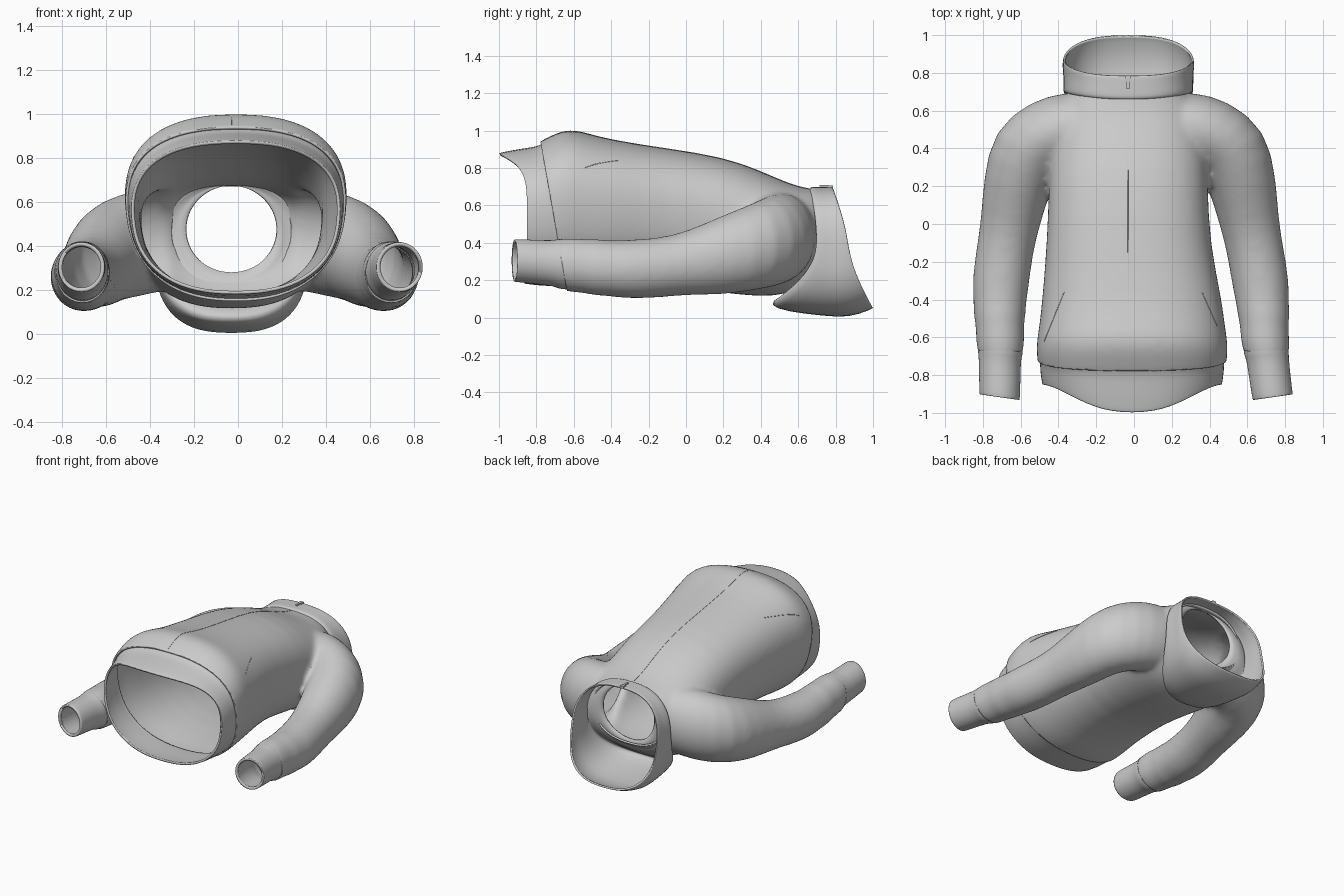
import bpy, bmesh
from math import sin, cos, pi, copysign
from mathutils import Vector
from mathutils.bvhtree import BVHTree

if "Cube" in bpy.data.objects:
    bpy.data.objects.remove(bpy.data.objects["Cube"])

SEG = 36


def spow(v, e):
    return copysign(abs(v) ** e, v)


def ring(yf, ys, yb, cx, rx, z0, z1, n=2.5, egg=0.0, p=2):
    """Rounded-box ring round the y axis; front, side and back sit at their own y."""
    pts = []
    for i in range(SEG):
        a = 2 * pi * i / SEG
        c, s = spow(cos(a), 2 / n), spow(sin(a), 2 / n)
        y = ys + abs(s) ** p * ((yf if s > 0 else yb) - ys)
        pts.append(Vector((cx + rx * c * (1 + egg * s), y, (z0 + z1) / 2 + (z1 - z0) / 2 * s)))
    return pts


def tube_rings(path, side):
    """Rings square to a path of (x, y, z, radius across, radius in z), mirrored by side."""
    out = []
    for i, (x, y, z, r, rz) in enumerate(path):
        a, b = path[max(i - 1, 0)], path[min(i + 1, len(path) - 1)]
        t = Vector((b[0] - a[0], b[1] - a[1], 0)).normalized()
        across = Vector((-t.y, t.x, 0))
        pts = [Vector((x, y, z)) + across * r * cos(2 * pi * k / SEG)
               + Vector((0, 0, rz * sin(2 * pi * k / SEG))) for k in range(SEG)]
        shift = -0.022 + 0.04 * max(0, -y) ** 2  # arms lean slightly to one side
        out.append([Vector((shift + side * q.x, q.y, q.z)) for q in pts])
    return out


def loft(bm, rings, caps=False):
    vs = [[bm.verts.new(p) for p in r] for r in rings]
    for a, b in zip(vs, vs[1:]):
        for i in range(SEG):
            j = (i + 1) % SEG
            bm.faces.new((a[i], a[j], b[j], b[i]))
    if caps:
        bm.faces.new(vs[0][::-1])
        bm.faces.new(vs[-1])


def make(name, bm):
    bmesh.ops.recalc_face_normals(bm, faces=bm.faces)
    me = bpy.data.meshes.new(name)
    bm.to_mesh(me)
    bm.free()
    for f in me.polygons:
        f.use_smooth = True
    ob = bpy.data.objects.new(name, me)
    bpy.context.collection.objects.link(ob)
    return ob


def cloth(ob, thickness, levels=0):
    if levels:
        ob.modifiers.new("Subsurf", 'SUBSURF').levels = levels
        ob.modifiers["Subsurf"].render_levels = levels
    m = ob.modifiers.new("Thickness", 'SOLIDIFY')
    m.thickness = thickness
    m.offset = -1


# Torso and sleeves: closed lofts fused into one skin, then cut open
torso = [  # y, centre x, half width, back z, front z
    (-0.86, -0.01, 0.48, 0.17, 0.92), (-0.76, -0.01, 0.495, 0.15, 0.95),
    (-0.70, -0.01, 0.505, 0.15, 0.985), (-0.62, -0.01, 0.505, 0.145, 1.01),
    (-0.54, -0.01, 0.49, 0.15, 0.99), (-0.40, -0.01, 0.475, 0.17, 0.95),
    (-0.10, -0.03, 0.43, 0.18, 0.905), (0.20, -0.03, 0.42, 0.13, 0.86),
    (0.40, -0.03, 0.42, 0.11, 0.785), (0.55, -0.03, 0.42, 0.12, 0.715),
    (0.65, -0.03, 0.36, 0.20, 0.69), (0.70, -0.03, 0.29, 0.26, 0.685),
    (0.76, -0.03, 0.22, 0.29, 0.68), (0.84, -0.03, 0.21, 0.29, 0.68)]
sleeve = [  # x, y, z, radius across, radius in z
    (0.16, 0.52, 0.44, 0.17, 0.22), (0.30, 0.52, 0.435, 0.185, 0.235),
    (0.43, 0.48, 0.415, 0.20, 0.245), (0.55, 0.39, 0.385, 0.207, 0.235),
    (0.60, 0.20, 0.335, 0.18, 0.215), (0.635, 0.0, 0.29, 0.155, 0.168),
    (0.665, -0.15, 0.265, 0.150, 0.160), (0.69, -0.32, 0.257, 0.152, 0.158),
    (0.695, -0.42, 0.265, 0.138, 0.148), (0.70, -0.48, 0.268, 0.140, 0.154),
    (0.70, -0.54, 0.275, 0.127, 0.143), (0.70, -0.60, 0.28, 0.131, 0.148),
    (0.705, -0.67, 0.285, 0.122, 0.138), (0.71, -0.76, 0.29, 0.11, 0.125)]
bm = bmesh.new()
loft(bm, [ring(y, y, y, cx, rx, z0, z1, 2.4, 0.07 if y < 0.3 else 0)
          for y, cx, rx, z0, z1 in torso], caps=True)
for side in (1, -1):
    loft(bm, tube_rings(sleeve, side), caps=True)
solid = make("body_blank", bm)
solid.modifiers.new("Subsurf", 'SUBSURF').levels = 1
remesh = solid.modifiers.new("Fuse", 'REMESH')
remesh.mode = 'VOXEL'
remesh.voxel_size = 0.016
smooth = solid.modifiers.new("Smooth", 'SMOOTH')
smooth.iterations = 16
fused = solid.evaluated_get(bpy.context.evaluated_depsgraph_get()).to_mesh()
bm = bmesh.new()
bm.from_mesh(fused)
bpy.data.objects.remove(solid)
# tilted cut for hem and cuffs, straight cut for the neck
for y, n in ((-0.70, (0, -1, -0.178)), (0.71, (0, 1, 0))):
    bmesh.ops.bisect_plane(bm, geom=bm.verts[:] + bm.edges[:] + bm.faces[:],
                           plane_co=(0, y, 0.5), plane_no=n, clear_outer=True)
surface = BVHTree.FromBMesh(bm)
body = make("torso_and_sleeves", bm)
cloth(body, 0.012)

# Hem band, dipping at the front
bm = bmesh.new()
loft(bm, [ring(-0.75, -0.68, -0.62, -0.01, 0.488, 0.16, 0.94, 2.4, 0.07, 1),
          ring(-0.775, -0.70, -0.64, -0.01, 0.492, 0.16, 0.93, 2.4, 0.07, 1),
          ring(-0.80, -0.725, -0.67, -0.01, 0.487, 0.165, 0.915, 2.4, 0.06, 1),
          ring(-0.88, -0.78, -0.79, -0.01, 0.487, 0.17, 0.905, 2.4, 0.05, 4),
          ring(-0.99, -0.845, -0.86, -0.01, 0.477, 0.18, 0.885, 2.4, 0.05, 5),
          ring(-1.0, -0.85, -0.865, -0.01, 0.475, 0.18, 0.88, 2.4, 0.05, 5)])
cloth(make("hem_band", bm), 0.015, 1)

# Cuffs
cuff = [(0.70, -0.62, 0.282, 0.117, 0.133), (0.705, -0.685, 0.288, 0.121, 0.135),
        (0.708, -0.70, 0.29, 0.112, 0.122), (0.715, -0.81, 0.298, 0.110, 0.118),
        (0.722, -0.91, 0.305, 0.108, 0.115), (0.723, -0.917, 0.305, 0.106, 0.112)]
for side, label in ((1, "right"), (-1, "left")):
    bm = bmesh.new()
    loft(bm, tube_rings(cuff, side))
    cloth(make("cuff_" + label, bm), 0.018, 1)

# Hood: neck hole, sagging bag at the back, then the tilted rim
bm = bmesh.new()
loft(bm, [ring(0.67, 0.69, 0.67, -0.03, 0.21, 0.28, 0.675, 2),
          ring(0.67, 0.715, 0.66, -0.03, 0.27, 0.19, 0.68, 2.1),
          ring(0.655, 0.695, 0.49, -0.03, 0.335, 0.11, 0.685, 2.3),
          ring(0.665, 0.70, 0.435, -0.03, 0.345, 0.065, 0.70, 2.5),
          ring(0.69, 0.735, 0.54, -0.03, 0.345, 0.03, 0.70, 2.6),
          ring(0.73, 0.79, 0.74, -0.03, 0.345, 0.008, 0.70, 2.6, 0, 1.7),
          ring(0.755, 0.835, 0.87, -0.03, 0.35, -0.002, 0.70, 2.6, 0, 1.5),
          ring(0.78, 0.865, 0.985, -0.03, 0.348, 0.04, 0.70, 2.6, 0, 1.4),
          ring(0.785, 0.87, 1.0, -0.03, 0.345, 0.05, 0.695, 2.6, 0, 1.4)])
cloth(make("hood", bm), 0.012, 1)


# Seams laid on the cloth by dropping points from above
def seam(name, a, b, radius, steps=24):
    cu = bpy.data.curves.new(name, 'CURVE')
    cu.dimensions = '3D'
    cu.bevel_depth = radius
    cu.bevel_resolution = 1
    pts = []
    for i in range(steps + 1):
        p = Vector(a).lerp(Vector(b), i / steps)
        hit = surface.ray_cast(Vector((p.x, p.y, 2)), Vector((0, 0, -1)))[0]
        if hit:
            pts.append(hit)
    sp = cu.splines.new('POLY')
    sp.points.add(len(pts) - 1)
    for q, h in zip(sp.points, pts):
        q.co = (*h, 1)
    bpy.context.collection.objects.link(bpy.data.objects.new(name, cu))


seam("front_zip", (-0.033, 0.66), (-0.03, -0.76), 0.0018, 60)
seam("pocket_left", (-0.37, -0.36), (-0.475, -0.62), 0.0025)
seam("pocket_right", (0.36, -0.36), (0.44, -0.54), 0.0025)

# Zip slider and pull tab on the collar
for name, loc, size in (("zip_slider", (-0.032, 0.77, 0.70), (0.028, 0.03, 0.012)),
                        ("zip_pull", (-0.032, 0.74, 0.704), (0.014, 0.05, 0.008))):
    bpy.ops.mesh.primitive_cube_add(size=1, location=loc)
    ob = bpy.context.object
    ob.name = name
    ob.scale = size
    bev = ob.modifiers.new("Bevel", 'BEVEL')
    bev.width = 0.003
